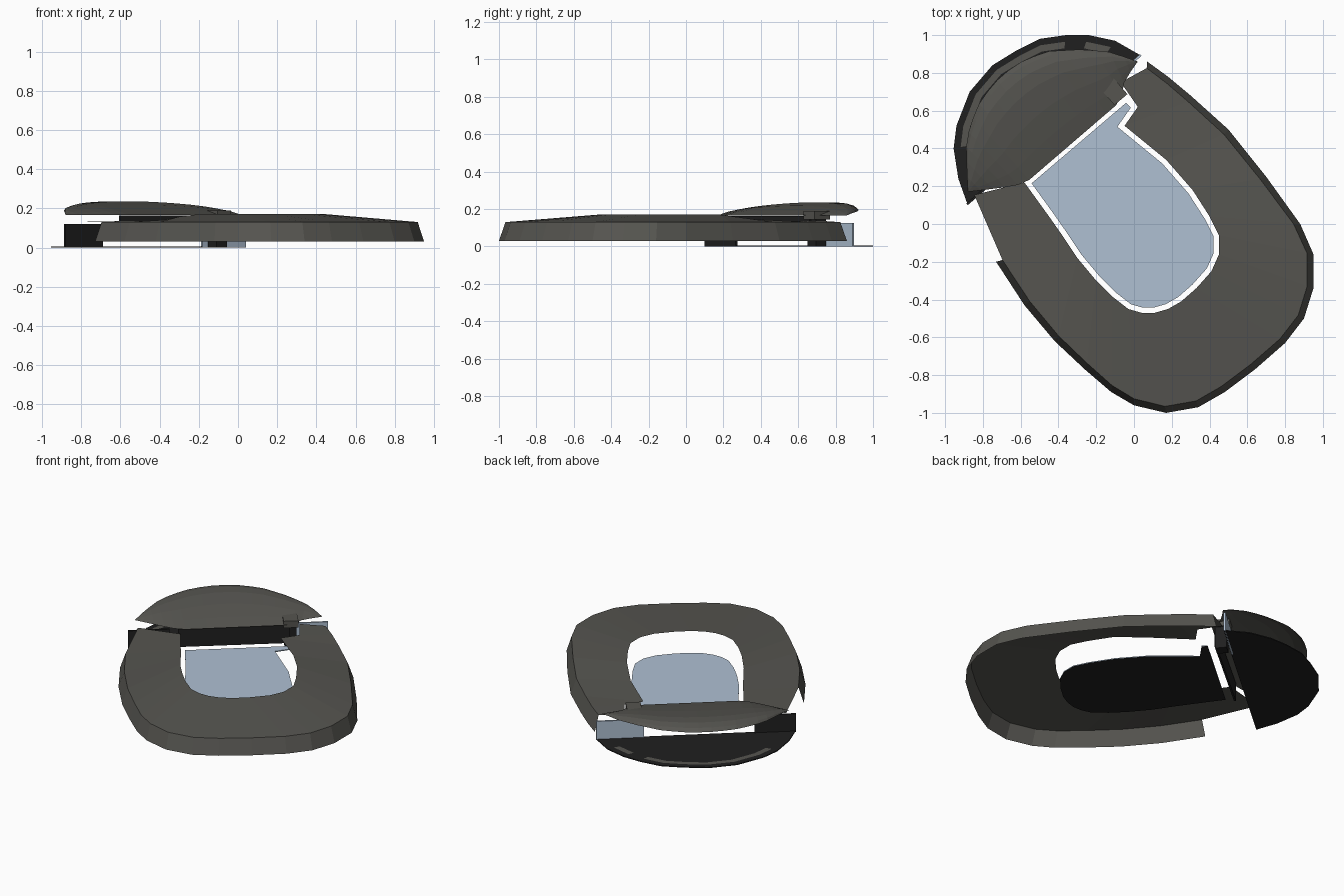
import bpy, bmesh, math
from mathutils import Vector

if "Cube" in bpy.data.objects:
    bpy.data.objects.remove(bpy.data.objects["Cube"])


def mat(name, col):
    m = bpy.data.materials.new(name)
    m.diffuse_color = (*col, 1)
    m.use_nodes = True
    m.node_tree.nodes["Principled BSDF"].inputs["Base Color"].default_value = m.diffuse_color
    return m


GREY = mat("warm dark grey", (0.092, 0.09, 0.08))
BLACK = mat("black", (0.014, 0.014, 0.014))
BLUE = mat("pale blue", (0.43, 0.53, 0.65))


def make(name, verts, faces, mats, rule=None):
    me = bpy.data.meshes.new(name)
    me.from_pydata(verts, [], faces)
    for m in mats:
        me.materials.append(m)
    ob = bpy.data.objects.new(name, me)
    bpy.context.collection.objects.link(ob)
    bm = bmesh.new()
    bm.from_mesh(me)
    bmesh.ops.recalc_face_normals(bm, faces=bm.faces)
    bm.normal_update()
    if rule:
        for f in bm.faces:
            f.material_index = rule(f)
    bm.to_mesh(me)
    bm.free()
    return ob


def slab(name, pts, z0, z1, mats, rule=None):
    """Extrude an outline between two heights."""
    n = len(pts)
    v = [(x, y, z) for z in (z0, z1) for x, y in pts]
    f = [list(range(n)), list(range(n, 2 * n))]
    f += [(i, (i + 1) % n, n + (i + 1) % n, n + i) for i in range(n)]
    return make(name, v, f, mats, rule)


def wall(name, a, b, z0, z1, m, t=0.012):
    """Thin upright wall standing behind the line a-b."""
    a, b = Vector(a), Vector(b)
    d = (b - a).normalized()
    o = Vector((-d.y, d.x)) * t
    return slab(name, [tuple(p) for p in (a, b, b + o, a + o)], z0, z1, [m])


def sample(pts, t):
    """Point at fraction t along a polyline."""
    p = [Vector(q) for q in pts]
    lens = [(p[i + 1] - p[i]).length for i in range(len(p) - 1)]
    d = t * sum(lens)
    for i, l in enumerate(lens):
        if d <= l or i == len(lens) - 1:
            return p[i].lerp(p[i + 1], min(1, d / l))
        d -= l


def inset(pts, w):
    """Shrink a clockwise outline by w."""
    p = [Vector(q) for q in pts]
    out = []
    for i, c in enumerate(p):
        e1, e2 = (c - p[i - 1]).normalized(), (p[(i + 1) % len(p)] - c).normalized()
        n1, n2 = Vector((e1.y, -e1.x)), Vector((e2.y, -e2.x))
        out.append(tuple(c + (n1 + n2) * (w / max(0.5, 1 + n1.dot(n2)))))
    return out


# Ring cover: paired outer and inner outline points
OUTER = [(.07, .86), (.18, .78), (.3, .68), (.5, .5), (.7, .25), (.88, 0), (.95, -.16),
         (.95, -.34), (.9, -.5), (.8, -.63), (.64, -.77), (.48, -.89), (.34, -.97),
         (.17, -1), (0, -.96), (-.12, -.89), (-.26, -.77), (-.42, -.62), (-.58, -.43),
         (-.73, -.2), (-.88, .16)]
INNER = [(-.07, .75), (.02, .62), (-.05, .52), (.17, .34), (.31, .18), (.4, .04), (.45, -.06),
         (.45, -.16), (.41, -.25), (.33, -.34), (.25, -.41), (.18, -.45), (.11, -.47),
         (.04, -.47), (-.03, -.45), (-.12, -.38), (-.2, -.3), (-.3, -.18), (-.38, -.06),
         (-.45, .04), (-.58, .22)]
N = len(OUTER)
TOP = [tuple(Vector(p) * (1 - .035 / Vector(p).length)) for p in OUTER]


def inner_z(x, y):
    s = -.65 * x + .76 * y
    return .17 - .035 * max(0, min(1, (s + .05) / .3))


verts = [(x, y, .03) for x, y in OUTER] + [(x, y, .13) for x, y in TOP]
verts += [(x, y, inner_z(x, y)) for x, y in INNER]
faces = [(i, i + 1, N + i + 1, N + i) for i in range(N - 2)]
faces += [(N + i, N + i + 1, 2 * N + i + 1, 2 * N + i) for i in range(N - 1)]
make("ring_cover", verts, faces, [GREY])

# Pale window plate with black underside
window = inset([(-.04, .68)] + INNER[1:], .028)
slab("window_plate", window, .032, .038, [BLUE, BLACK], lambda f: 1 if f.normal.z < -.5 else 0)

# Black D-shaped base with a grey band near its rim
ARC = [(-.88, .1), (-.93, .24), (-.955, .4), (-.94, .52), (-.87, .7), (-.75, .84), (-.62, .92),
       (-.5, .98), (-.36, 1), (-.24, 1), (-.1, .97), (.04, .89)]
slab("base_plate", ARC, 0, .006, [BLACK])
C = Vector((-.42, .5))
rim = ARC[1:-1]
band = [tuple(C + (Vector(p) - C) * k) for k in (.93, .86) for p in rim]
n = len(rim)
make("base_band", [(x, y, .008) for x, y in band],
     [(i + 1, i, n + i, n + i + 1) for i in range(n - 1) if i not in (0, 7)], [GREY])

# Upright walls under the hood
wall("left_end_wall", (-.88, .1), (-.69, .265), 0, .12, BLACK)
wall("right_end_wall", (-.18, .70), (.04, .89), 0, .125, BLUE)
wall("opening_wall", (-.6, .225), (-.08, .66), .04, .163, BLACK)

# Raised hood shell, lofted from the front edge to the back arc
FRONT = [(-.88, .17), (-.64, .2), (-.57, .22), (-.07, .65), (-.05, .76), (.02, .86)]
BACK = [(-.88, .17), (-.89, .4), (-.87, .52), (-.81, .66), (-.7, .79), (-.58, .87), (-.45, .915),
        (-.27, .925), (-.12, .91), (.02, .86)]
ROWS = [(0, 0), (.2, .025), (.45, .052), (.7, .07), (.85, .07), (.95, .058), (1, .04)]
M = 18
verts, faces = [], []
for s, h in ROWS:
    for j in range(M + 1):
        t = j / M
        p = sample(FRONT, t).lerp(sample(BACK, t), s)
        verts.append((p.x, p.y, .166 + h * max(0, math.sin(math.pi * t)) ** .7))
for r in range(len(ROWS) - 1):
    for j in range(M):
        a = r * (M + 1) + j
        faces.append((a, a + 1, a + M + 2, a + M + 1))
hood = make("hood", verts, faces, [GREY])
bm = bmesh.new()
bm.from_mesh(hood.data)
bmesh.ops.remove_doubles(bm, verts=bm.verts, dist=.0005)
bmesh.ops.recalc_face_normals(bm, faces=bm.faces)
if sum(f.normal.z for f in bm.faces) < 0:
    bmesh.ops.reverse_faces(bm, faces=bm.faces)
bm.to_mesh(hood.data)
bm.free()


# Small latch beside the opening
def block(name, cx, cy, w, d, z0, z1, m):
    u, v = Vector((.76, .65)), Vector((-.65, .76))
    c = Vector((cx, cy))
    slab(name, [tuple(c + u * a * w / 2 + v * b * d / 2)
                for a, b in ((-1, -1), (1, -1), (1, 1), (-1, 1))], z0, z1, [m])


block("latch_head", -.105, .70, .09, .11, .145, .19, GREY)
block("latch_stem", -.105, .70, .07, .07, 0, .145, BLACK)
